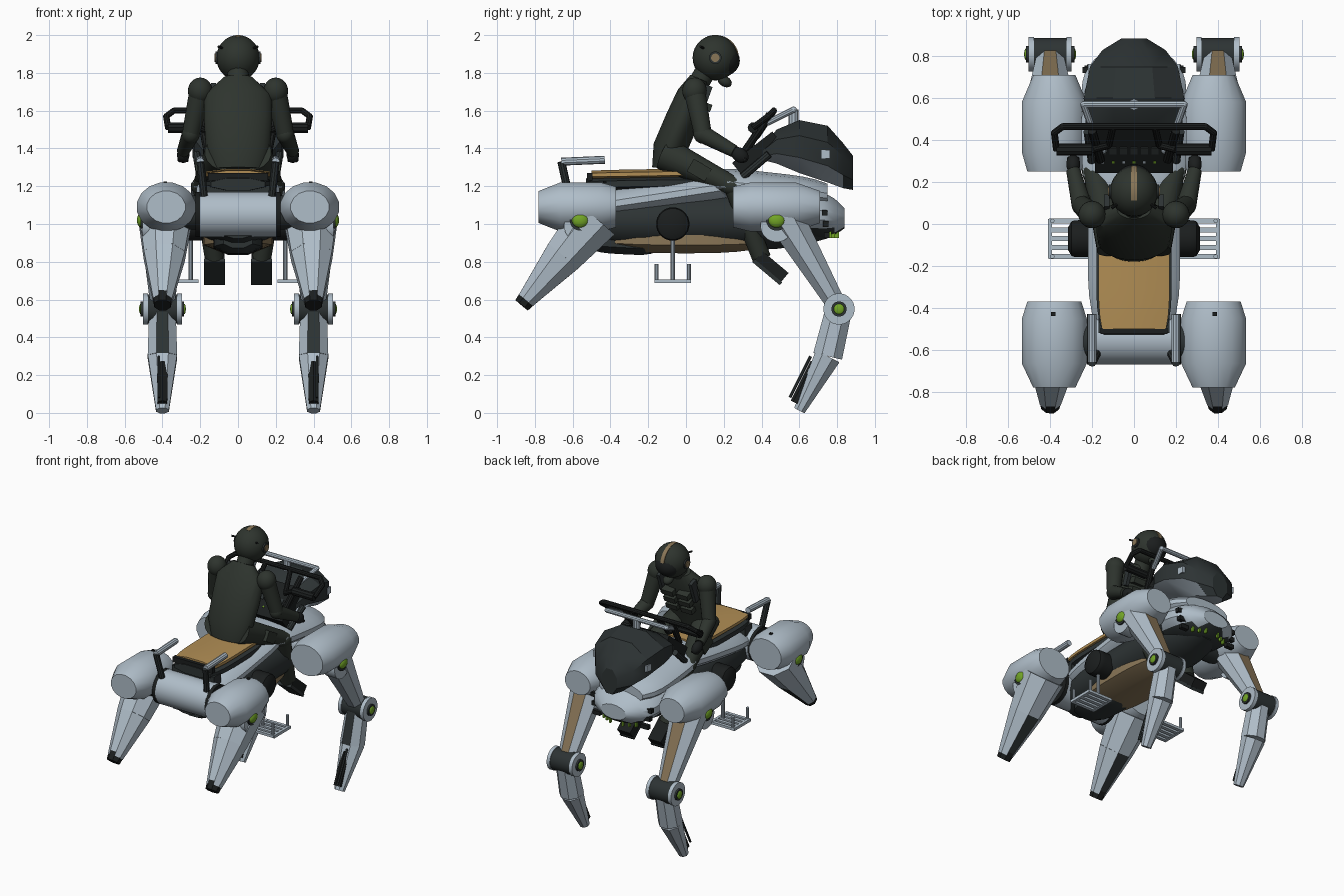
import bpy, bmesh
from math import cos, sin, pi, radians
from mathutils import Vector, Matrix, Euler

if "Cube" in bpy.data.objects:
    bpy.data.objects.remove(bpy.data.objects["Cube"])


def material(name, *colour):
    mat = bpy.data.materials.new(name)
    mat.use_nodes = True
    mat.diffuse_color = (*colour, 1)
    mat.node_tree.nodes["Principled BSDF"].inputs["Base Color"].default_value = (*colour, 1)
    return mat


SILVER = material("silver paint", .43, .51, .58)
DARK = material("dark grey", .026, .033, .034)
BLACK = material("black rubber", .011, .013, .013)
SUIT = material("olive suit", .027, .034, .027)
TAN = material("tan leather", .44, .27, .09)
BROWN = material("brown panel", .25, .18, .095)
GREEN = material("green lamp", .17, .38, .02)


def finish(name, bm, mat, second=None, facing=None):
    """Make the object; faces turned to 'facing' take the second material,
    and a part lying wholly on the left is mirrored to the right."""
    bmesh.ops.recalc_face_normals(bm, faces=bm.faces)
    for face in bm.faces:
        face.smooth = True
        face.normal_update()
        if facing and face.normal.dot(Vector(facing).normalized()) > .75:
            face.material_index = 1
    one_sided = min(vert.co.x for vert in bm.verts) > -.001
    mesh = bpy.data.meshes.new(name)
    bm.to_mesh(mesh)
    bm.free()
    mesh.materials.append(mat)
    if second:
        mesh.materials.append(second)
    mesh.set_sharp_from_angle(angle=radians(30))
    part = bpy.data.objects.new(name, mesh)
    bpy.context.collection.objects.link(part)
    if one_sided:
        part.modifiers.new("mirror", "MIRROR")


def skin(bm, centres, sizes, sides, axis=None):
    """Join elliptical rings that stand across the path, or across 'axis'."""
    centres = [Vector(centre) for centre in centres]
    rings = []
    for i, (centre, (width, depth)) in enumerate(zip(centres, sizes)):
        ahead = centres[min(i + 1, len(centres) - 1)]
        tangent = Vector(axis) if axis else ahead - centres[max(i - 1, 0)]
        tangent.normalize()
        across = Vector((1, 0, 0)) if abs(tangent.x) < .8 else Vector((0, 0, 1))
        v = tangent.cross(across).normalized()
        u = v.cross(tangent)
        grow = 1 / cos(pi / sides)
        ring = []
        for j in range(sides):
            angle = 2 * pi * (j + .5) / sides
            offset = u * width * cos(angle) + v * depth * sin(angle)
            ring.append(bm.verts.new(centre + offset * grow))
        rings.append(ring)
    for near, far in zip(rings, rings[1:]):
        for j in range(sides):
            k = (j + 1) % sides
            bm.faces.new((near[j], near[k], far[k], far[j]))
    bm.faces.new(rings[0])
    bm.faces.new(rings[-1])


def loft(name, stations, mat, sides=16, axis=None, **colouring):
    """Stations are x, y, z, half width, half depth."""
    bm = bmesh.new()
    skin(bm, [s[:3] for s in stations], [s[3:] for s in stations], sides, axis)
    finish(name, bm, mat, **colouring)


def limb(name, points, start, end, mat, sides=16, flat=1, **colouring):
    """Straight taper along a path; 'flat' is depth over width."""
    last = len(points) - 1
    widths = [start + (end - start) * i / last for i in range(last + 1)]
    bm = bmesh.new()
    skin(bm, points, [(w, w * flat) for w in widths], sides)
    finish(name, bm, mat, **colouring)


def barrel(name, start, end, width, depth, mat, sides=16, tip=.6, blunt=4, axis=(0, 1, 0), **colouring):
    """Body that keeps its size in the middle and shrinks to 'tip' at both ends."""
    steps = 10
    centres, sizes = [], []
    for i in range(steps + 1):
        scale = 1 - (1 - tip) * abs(2 * i / steps - 1) ** blunt
        centres.append(Vector(start).lerp(Vector(end), i / steps))
        sizes.append((width * scale, depth * scale))
    bm = bmesh.new()
    skin(bm, centres, sizes, sides, axis)
    finish(name, bm, mat, **colouring)


def tube(name, points, radius, mat, sides=10):
    bm = bmesh.new()
    for pair in zip(points, points[1:]):
        skin(bm, pair, [(radius, radius)] * 2, sides)
    for point in points[1:-1]:
        bmesh.ops.create_uvsphere(bm, u_segments=sides, v_segments=6, radius=radius,
                                  matrix=Matrix.Translation(point))
    finish(name, bm, mat)


def disc(name, centre, radius, thickness, mat):
    half = Vector((thickness / 2, 0, 0))
    limb(name, [Vector(centre) - half, Vector(centre) + half], radius, radius, mat, sides=24)


def placed(centre, size, tilt):
    return Matrix.LocRotScale(Vector(centre), Euler((radians(tilt), 0, 0)), Vector(size))


def ball(name, centre, size, mat, tilt=0):
    bm = bmesh.new()
    bmesh.ops.create_uvsphere(bm, u_segments=24, v_segments=14, radius=1, matrix=placed(centre, size, tilt))
    finish(name, bm, mat)


def box(name, centre, size, mat, tilt=0):
    bm = bmesh.new()
    bmesh.ops.create_cube(bm, size=1, matrix=placed(centre, size, tilt))
    finish(name, bm, mat)


def move(point, x=0, y=0, z=0):
    return Vector(point) + Vector((x, y, z))


# Main body
barrel("main_hull", (0, -.6, 1.02), (0, .75, 1.02), .21, .16, DARK)
barrel("belly_plate", (0, -.45, .92), (0, .45, .92), .185, .075, BROWN, sides=8, tip=.5, blunt=3)
barrel("belly_keel", (0, -.52, .91), (0, -.15, .89), .13, .06, DARK, sides=8)
barrel("rear_fairing", (0, -.5, 1.09), (0, .3, 1.21), .22, .085, SILVER, tip=.8)
barrel("tank_fairing", (0, .1, 1.22), (0, .75, 1.15), .25, .09, SILVER, tip=.7)
barrel("nose_fairing", (0, .3, 1.1), (0, .84, 1.03), .25, .13, SILVER, tip=.4,
       second=DARK, facing=(0, 0, -1))
for i in range(3):
    step = .02 * i
    box("nose_vent", (.215 - step / 2, .735 + step / 4, 1.06 - 3 * step), (.06, .03, .03), BLACK)
    box("nose_lamp", (.05 + 2 * step, .8 - step, .945), (.012, .02, .04), GREEN)

# Seat
barrel("seat_base", (0, -.53, 1.21), (0, .1, 1.22), .18, .04, DARK, sides=8, tip=.8)
barrel("seat_cushion", (0, -.5, 1.26), (0, .1, 1.27), .17, .025, TAN, sides=8, tip=.9)
box("seat_back_edge", (0, -.51, 1.25), (.32, .03, .04), BLACK)

# Rear axle drum and grab handles
axle = Vector((0, -.55, 1.05))
disc("rear_drum", axle, .12, .4, SILVER)
disc("rear_drum_ring", move(axle, x=.21), .12, .03, BLACK)
box("rear_deck", move(axle, y=.07, z=.12), (.34, .08, .07), DARK)
handle = Vector((.2, -.66, 1.33))
tube("handle_post", [move(handle, x=-.02, y=.04, z=-.18), handle], .02, DARK)
tube("grab_handle", [handle, move(handle, y=.23, z=.01)], .02, SILVER)

# Hip pods with chamfered ends, and their joints
for end, inner, outer in (("rear", -.37, -.78), ("front", .25, .71)):
    pod = [(.38, inner + (outer - inner) * along, 1.09, .155 * scale, .13 * scale)
           for along, scale in ((0, .83), (.2, 1), (.72, 1), (1, .65))]
    loft(end + "_hip_pod", pod, SILVER, axis=(0, 1, 0))
for end, y in (("rear", -.56), ("front", .48)):
    joint = Vector((.49, y, 1.02))
    disc(end + "_joint_disc", move(joint, x=-.03, z=-.03), .085, .09, SILVER)
    disc(end + "_joint_ring", joint, .055, .05, DARK)
    ball(end + "_joint_lamp", move(joint, x=.02), (.025, .045, .04), GREEN)
    disc(end + "_axle", (.23, y, 1.06), .09, .16, DARK)
box("pod_marker", (.385, -.43, 1.22), (.02, .02, .008), BLACK)

# Rear legs
rear_hip, rear_shin, rear_foot = Vector((.385, -.48, 1.03)), Vector((.39, -.65, .83)), Vector((.4, -.87, .57))
limb("rear_upper_leg", [rear_hip, rear_shin], .14, .108, SILVER, sides=8, flat=.95)
limb("rear_lower_leg", [rear_shin, rear_shin.lerp(rear_foot, .9)], .108, .05, SILVER, sides=8, flat=.95,
     second=DARK, facing=(0, 1, -1))
limb("rear_foot", [rear_shin.lerp(rear_foot, .75), rear_foot], .056, .043, BLACK, sides=8)

# Front legs
front_hip, knee, front_foot = Vector((.4, .51, 1.06)), Vector((.4, .81, .55)), Vector((.4, .6, .012))
shin = Vector((.4, .75, .3))
limb("front_upper_leg", [front_hip, knee], .125, .06, SILVER, sides=8, flat=.8,
     second=BROWN, facing=(0, 1, 0))
limb("front_shin", [knee, shin], .07, .078, SILVER, sides=8, second=DARK, facing=(0, -1, 0))
limb("front_lower_leg", [shin, front_foot], .078, .034, SILVER, sides=8, flat=.9)
limb("heel_pad", [move(shin, y=-.06, z=-.04), move(front_foot, y=-.02, z=.04)], .03, .025, BLACK, sides=6)
tube("shin_strut", [move(shin, x=.02, y=-.09), move(front_foot, x=.02, y=-.05, z=.07)], .007, DARK, sides=6)
disc("knee_drum", knee, .078, .16, DARK)
disc("knee_hub", knee, .04, .23, DARK)
for side in (-1, 1):
    disc("knee_plate", move(knee, x=.09 * side), .082, .025, SILVER)
    ball("knee_lamp", move(knee, x=.114 * side), (.01, .028, .028), GREEN)

# Side motors and footrests
motor = Vector((.15, -.07, 1))
barrel("side_motor", motor, move(motor, x=.165), .088, .088, BLACK, sides=24, blunt=8, axis=(1, 0, 0))
rest = Vector((.31, -.07, .697))
tube("footrest_post", [move(rest, x=-.06), move(rest, x=-.06, z=.24)], .012, SILVER)
for i in range(-2, 3):
    box("footrest_slat", move(rest, y=.042 * i), (.19, .024, .018), SILVER)
for side in (-1, 1):
    box("footrest_rail", move(rest, x=.09 * side), (.02, .19, .02), SILVER)
    peg = move(rest, x=.08, y=.085 * side)
    tube("footrest_peg", [peg, move(peg, z=.09)], .01, SILVER)

# Front cowl
loft("front_cowl", [(0, .4, 1.37, .18, .03), (0, .48, 1.41, .23, .09), (0, .6, 1.41, .24, .14),
                    (0, .75, 1.37, .21, .15), (0, .83, 1.31, .15, .12), (0, .885, 1.27, .06, .09)],
     DARK, sides=8, axis=(0, 1, 0), second=SILVER, facing=(0, 0, -1))
box("cowl_side_plate", (.21, .74, 1.37), (.02, .045, .045), SILVER)
tube("cowl_strut", [(.2, .3, 1.25), (.22, .44, 1.37)], .02, DARK)

# Dashboard
slope = 38
dash = Vector((0, .375, 1.375))
box("dashboard", dash, (.37, .27, .08), BLACK, tilt=slope)
tilt = Euler((radians(slope), 0, 0)).to_matrix()
for i in range(6):
    x = .05 * i - .15
    lamp = GREEN if i % 2 else SILVER
    box("dash_lamp", dash + tilt @ Vector((x, -.07, .04)), (.012, .012, .008), lamp, tilt=slope)
    box("dash_screen", dash + tilt @ Vector((x, 0, .04)), (.035, .04, .008), DARK, tilt=slope)
ball("dash_dial", dash + tilt @ Vector((.15, 0, .04)), (.02, .02, .006), SILVER, tilt=slope)

# Handlebars
grip, bar = Vector((.37, .355, 1.51)), Vector((0, .465, 1.6))
tube("handlebar_loop", [bar, move(bar, x=.34), move(grip, x=.01, y=.08, z=.06), grip], .016, BLACK)
tube("handlebar_grip", [move(grip, x=-.17), grip], .027, BLACK)
tube("handlebar_stem", [move(grip, x=-.17), move(dash, x=.12, z=.09), move(bar, x=.1)], .016, BLACK)
tube("handlebar_fork", [move(dash, x=.16, y=-.07), move(bar, x=.2, y=-.02, z=-.02)], .02, BLACK)
rail = Vector((0, .57, 1.605))
tube("front_rail", [move(rail, x=.19, y=-.14, z=-.07), move(rail, x=.24), rail], .016, SILVER)
tube("front_rail_post", [rail, move(rail, z=-.08)], .025, SILVER)

# Rider body
loft("rider_torso", [(0, -.1, 1.29, .14, .08), (0, -.085, 1.4, .17, .09), (0, -.02, 1.55, .18, .09),
                     (0, .03, 1.68, .18, .08), (0, .07, 1.77, .08, .05)], SUIT, sides=24)
tube("rider_neck", [(0, .07, 1.75), (0, .11, 1.82)], .055, SUIT, sides=16)
chest = Vector((.06, .085, 1.56))
for i in (-1, 0, 1):
    box("chest_pouch", move(chest, y=.025 * i, z=.06 * i), (.09, .05, .04), SUIT, tilt=-20)
box("chest_strap", move(chest, x=.07, z=.1), (.025, .06, .16), DARK, tilt=-20)

# Rider head
head = Vector((0, .155, 1.88))
ball("helmet", head, (.115, .12, .12), SUIT)
ball("helmet_visor", move(head, y=.035, z=-.015), (.095, .095, .085), BLACK)
ball("breathing_mask", move(head, y=.05, z=-.125), (.035, .04, .028), SUIT, tilt=-30)
arc = [radians(angle) for angle in range(10, 120, 10)]
limb("helmet_stripe", [move(head, y=.122 * cos(a), z=.118 * sin(a)) for a in arc], .014, .014, BROWN,
     sides=4, flat=.2)
disc("ear_cup", move(head, x=.11), .033, .02, DARK)
disc("ear_cap", move(head, x=.12), .022, .01, BROWN)
tube("helmet_antenna", [move(head, x=.08, y=-.06, z=.05), move(head, x=.105, y=-.08, z=.06)], .006, BLACK)

# Rider arms
shoulder, elbow, wrist = Vector((.2, .045, 1.705)), Vector((.25, .09, 1.475)), Vector((.29, .255, 1.385))
ball("shoulder_pad", shoulder, (.065, .065, .07), SUIT)
limb("upper_arm", [shoulder, elbow], .057, .046, SUIT)
ball("elbow_pad", elbow, (.047, .05, .05), SUIT)
limb("forearm", [elbow, wrist], .047, .033, SUIT)
palm = move(wrist, y=.03, z=-.02)
ball("glove", palm, (.033, .05, .038), BLACK, tilt=-35)
for i in (-1, 0, 1):
    tube("finger", [move(palm, x=.018 * i), move(palm, x=.018 * i, y=.03, z=-.03)], .011, BLACK)

# Rider legs and boots
hip, bent_knee, ankle = Vector((.09, -.11, 1.37)), Vector((.19, .25, 1.2)), Vector((.125, .4, .82))
limb("thigh", [hip, bent_knee], .088, .052, SUIT)
ball("knee_pad", bent_knee, (.058, .065, .05), SUIT)
box("thigh_pouch", hip.lerp(bent_knee, .5) + Vector((.07, 0, 0)), (.03, .11, .075), SUIT, tilt=-30)
limb("lower_leg", [bent_knee, ankle], .05, .05, SUIT)
box("boot", move(ankle, y=.05, z=-.05), (.105, .18, .075), BLACK, tilt=-40)
box("boot_sole", move(ankle, y=.03, z=-.075), (.11, .19, .02), DARK, tilt=-40)
